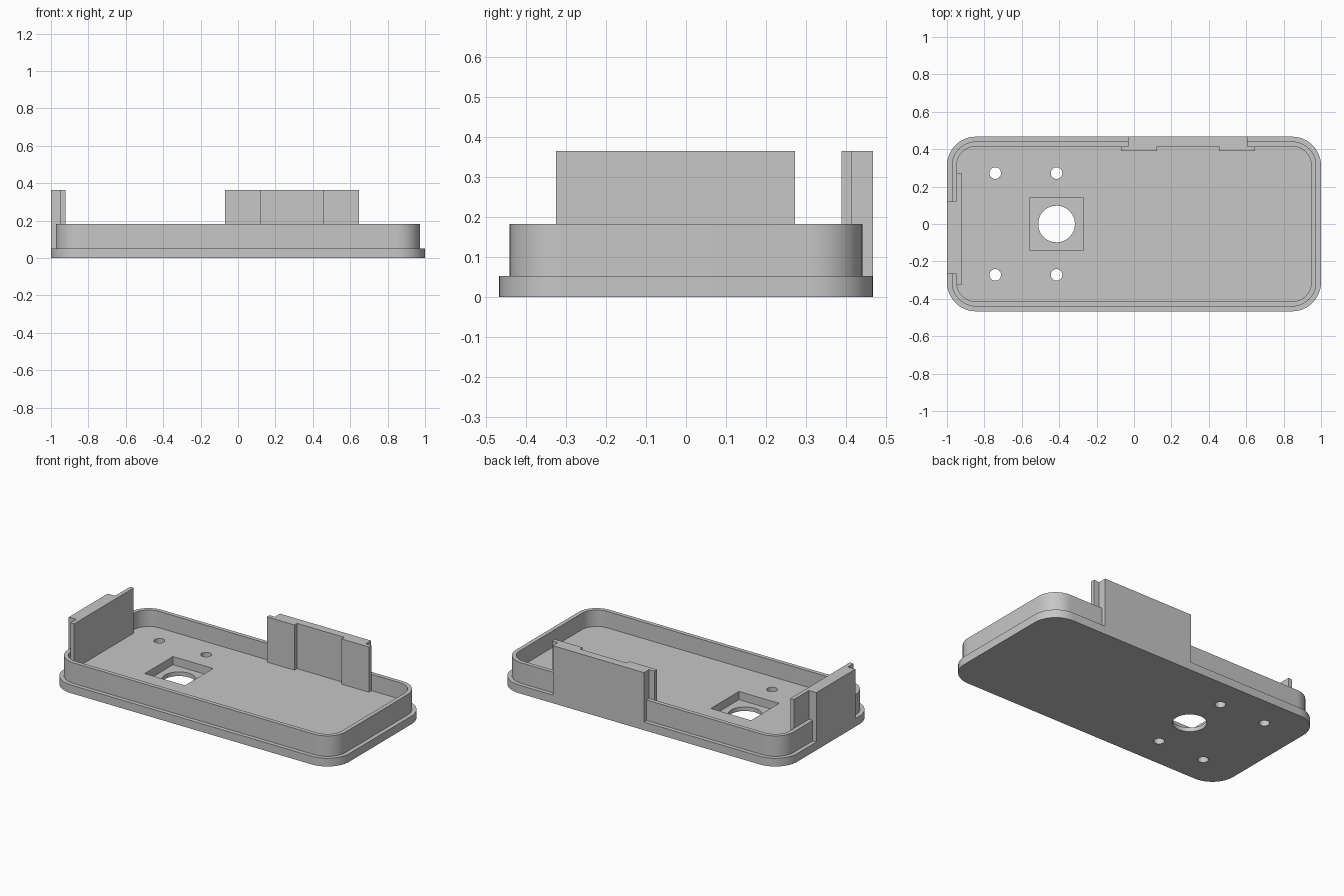
import bpy, bmesh, math

default = bpy.data.objects.get("Cube")
if default:
    bpy.data.objects.remove(default, do_unlink=True)

grey = bpy.data.materials.new("matte grey")
grey.use_nodes = True
colour = (0.57, 0.57, 0.57, 1)
grey.diffuse_color = colour
grey.node_tree.nodes["Principled BSDF"].inputs["Base Color"].default_value = colour


def prism(name, points, z0, z1):
    """Extrude a counter-clockwise outline from z0 to z1."""
    bm = bmesh.new()
    face = bm.faces.new([bm.verts.new((x, y, z0)) for x, y in points])
    top = bmesh.ops.extrude_face_region(bm, geom=[face])["geom"]
    bmesh.ops.translate(bm, vec=(0, 0, z1 - z0),
                        verts=[v for v in top if isinstance(v, bmesh.types.BMVert)])
    bmesh.ops.recalc_face_normals(bm, faces=bm.faces)
    mesh = bpy.data.meshes.new(name)
    bm.to_mesh(mesh)
    bm.free()
    mesh.materials.append(grey)
    obj = bpy.data.objects.new(name, mesh)
    bpy.context.collection.objects.link(obj)
    return obj


def arc(cx, cy, r, start, sweep, n):
    return [(cx + r * math.cos(start + sweep * i / n),
             cy + r * math.sin(start + sweep * i / n)) for i in range(n + 1)]


def rounded(hx, hy, r):
    """Rounded rectangle outline."""
    signs = [(1, 1), (-1, 1), (-1, -1), (1, -1)]
    return [p for k, (sx, sy) in enumerate(signs)
            for p in arc(sx * (hx - r), sy * (hy - r), r, k * math.pi / 2, math.pi / 2, 12)]


def combine(target, part, operation):
    """Apply a boolean and drop the helper part."""
    part.hide_render = True
    mod = target.modifiers.new(part.name, "BOOLEAN")
    mod.object, mod.operation, mod.solver = part, operation, "EXACT"
    bpy.context.view_layer.objects.active = target
    bpy.ops.object.modifier_apply(modifier=mod.name)
    bpy.data.objects.remove(part, do_unlink=True)


HX, HY = 1.0, 0.467
LEDGE, FLOOR, RIM, TAB = 0.052, 0.078, 0.182, 0.365
STEP, LIP, FLANGE = 0.026, 0.052, 0.078       # insets from the outer edge

# Base plate, raised inner floor and standing rim
tray = prism("tray_lid", rounded(HX, HY, 0.155), 0, LEDGE)
rim = prism("rim_wall", rounded(HX - STEP, HY - STEP, 0.129), 0.03, RIM)
cavity = prism("rim_cavity", rounded(HX - LIP, HY - LIP, 0.103), FLOOR, 0.3)
combine(rim, cavity, "DIFFERENCE")
combine(tray, rim, "UNION")

# Back tab: outer block with two inner flanges
yi, yf = HY - LIP, HY - FLANGE
back = [(0.607, HY), (-0.032, HY), (-0.032, yi), (-0.07, yi), (-0.07, yf), (0.124, yf),
        (0.124, yi), (0.454, yi), (0.454, yf), (0.647, yf), (0.647, yi), (0.607, yi)]
combine(tray, prism("back_tab", back, 0.03, TAB), "UNION")

# Right side tab: outer block with one wide inner flange
xi, xf = LIP - HX, FLANGE - HX
side = [(-HX, 0.122), (-HX, -0.268), (xi, -0.268), (xi, -0.325),
        (xf, -0.325), (xf, 0.272), (xi, 0.272), (xi, 0.122)]
combine(tray, prism("side_tab", side, 0.03, TAB), "UNION")

# Square recess, large opening and four screw holes
CX = -0.414
recess = [(CX + sx * 0.141, sy * 0.141) for sx, sy in [(1, 1), (-1, 1), (-1, -1), (1, -1)]]
combine(tray, prism("recess", recess, 0.026, 0.15), "DIFFERENCE")
holes = [(CX, 0, 0.098, 48)] + [(x, y, 0.031, 24) for x in (-0.742, CX) for y in (-0.272, 0.272)]
for x, y, r, n in holes:
    circle = arc(x, y, r, 0, 2 * math.pi, n)[:-1]
    combine(tray, prism("hole", circle, -0.1, 0.15), "DIFFERENCE")

# Smooth curved walls, sharp edges
bpy.ops.object.select_all(action="DESELECT")
tray.select_set(True)
bpy.context.view_layer.objects.active = tray
bpy.ops.object.shade_smooth_by_angle(angle=math.radians(30))
